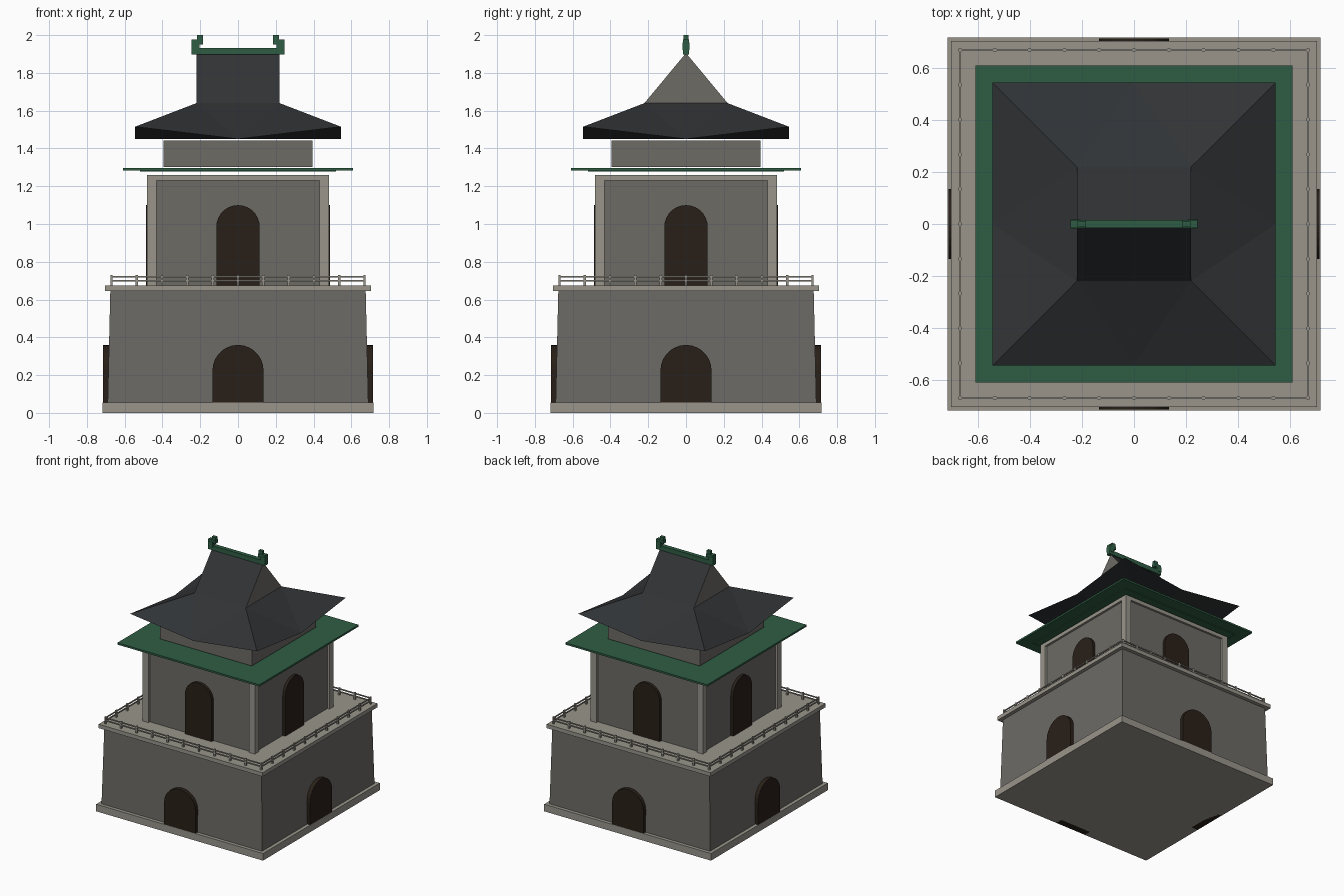
import bpy, bmesh, math
from mathutils import Matrix

if "Cube" in bpy.data.objects:
    bpy.data.objects.remove(bpy.data.objects["Cube"])


def material(name, rgb):
    m = bpy.data.materials.new(name)
    m.diffuse_color = (*rgb, 1)
    m.use_nodes = True
    m.node_tree.nodes["Principled BSDF"].inputs["Base Color"].default_value = m.diffuse_color
    return m


STONE = material("wall_stone", (0.15, 0.145, 0.13))
TRIM = material("pale_stone", (0.32, 0.30, 0.26))
GREEN = material("green_glaze", (0.028, 0.11, 0.058))
TILE = material("dark_tile", (0.03, 0.033, 0.036))
DARK = material("door_wood", (0.022, 0.014, 0.009))


def finish(name, bm, mat):
    bmesh.ops.recalc_face_normals(bm, faces=bm.faces)
    me = bpy.data.meshes.new(name)
    bm.to_mesh(me)
    bm.free()
    me.materials.append(mat)
    ob = bpy.data.objects.new(name, me)
    bpy.context.collection.objects.link(ob)
    return ob


def add_box(bm, x0, x1, y0, y1, z0, z1):
    mat = Matrix.Translation(((x0 + x1) / 2, (y0 + y1) / 2, (z0 + z1) / 2))
    mat @= Matrix.Diagonal((x1 - x0, y1 - y0, z1 - z0, 1))
    return bmesh.ops.create_cube(bm, size=1, matrix=mat)["verts"]


def block(name, half, z0, z1, mat, top=None):
    """Square block centred on the axis, optionally tapered to half-width top."""
    bm = bmesh.new()
    for v in add_box(bm, -half, half, -half, half, z0, z1):
        if top and v.co.z > (z0 + z1) / 2:
            v.co.x *= top / half
            v.co.y *= top / half
    return finish(name, bm, mat)


def four_sides(bm):
    """Repeat the front-side geometry on the other three sides."""
    src = bm.verts[:] + bm.edges[:] + bm.faces[:]
    for k in (1, 2, 3):
        new = bmesh.ops.duplicate(bm, geom=src)["geom"]
        bmesh.ops.rotate(bm, verts=[g for g in new if isinstance(g, bmesh.types.BMVert)],
                         matrix=Matrix.Rotation(k * math.pi / 2, 3, 'Z'))


def arched_doors(name, w, z0, spring, inner, outer):
    bm = bmesh.new()
    pts = [(w, z0)] + [(w * math.cos(math.pi * i / 14), spring + w * math.sin(math.pi * i / 14))
                       for i in range(15)] + [(-w, z0)]
    face = bm.faces.new([bm.verts.new((x, -inner, z)) for x, z in pts])
    ext = bmesh.ops.extrude_face_region(bm, geom=[face], use_keep_orig=True)["geom"]
    bmesh.ops.translate(bm, verts=[g for g in ext if isinstance(g, bmesh.types.BMVert)],
                        vec=(0, inner - outer, 0))
    four_sides(bm)
    finish(name, bm, DARK)


# Lower storey
block("plinth", 0.717, 0, 0.055, TRIM)
block("lower_wall", 0.69, 0.055, 0.645, STONE, top=0.676)
arched_doors("lower_doors", 0.135, 0.0, 0.225, 0.66, 0.715)
block("terrace_slab", 0.705, 0.645, 0.675, TRIM)

# Terrace railing: posts and two rails on every side
bm = bmesh.new()
R = 0.67
for i in range(10):
    x = -R + i * 2 * R / 10
    add_box(bm, x - 0.006, x + 0.006, -R - 0.006, -R + 0.006, 0.675, 0.73)
for z in (0.700, 0.721):
    add_box(bm, -R, R, -R - 0.004, -R + 0.004, z - 0.004, z + 0.004)
four_sides(bm)
finish("terrace_railing", bm, TRIM)

# Upper storey
block("upper_wall", 0.465, 0.675, 1.25, STONE)
block("upper_beam", 0.482, 1.23, 1.26, TRIM)
bm = bmesh.new()
add_box(bm, -0.482, -0.432, -0.482, -0.432, 0.675, 1.23)
four_sides(bm)
finish("corner_pillars", bm, TRIM)
arched_doors("upper_doors", 0.115, 0.675, 0.985, 0.44, 0.487)

# Green skirt eave and the attic above it
block("skirt_eave_soffit", 0.52, 1.277, 1.284, GREEN)
block("skirt_eave", 0.61, 1.283, 1.297, GREEN)
block("attic_wall", 0.395, 1.303, 1.443, STONE)

# Hip-and-gable roof with lifted corners
bm = bmesh.new()
E, T = 0.545, 0.22
ring = [(-1, -1), (0, -1), (1, -1), (1, 0), (1, 1), (0, 1), (-1, 1), (-1, 0)]
eave = [bm.verts.new((x * E, y * E, 1.515 if x * y else 1.45)) for x, y in ring]
top = [bm.verts.new((x * T, y * T, 1.64)) for x, y in ring[::2]]
hub = bm.verts.new((0, 0, 1.45))
for k in range(4):
    a, m, b = eave[2 * k], eave[2 * k + 1], eave[(2 * k + 2) % 8]
    c, d = top[k], top[(k + 1) % 4]
    for tri in ((a, m, c), (m, d, c), (m, b, d), (hub, m, a), (hub, b, m)):
        bm.faces.new(tri)
left, right = bm.verts.new((-T, 0, 1.905)), bm.verts.new((T, 0, 1.905))
bm.faces.new((top[0], top[1], right, left))
bm.faces.new((top[2], top[3], left, right))
bm.faces.new((top[1], top[2], right))
bm.faces.new((top[3], top[0], left))
roof = finish("hip_and_gable_roof", bm, TILE)
roof.data.materials.append(STONE)
for p in roof.data.polygons:        # pale gable ends
    if abs(p.normal.x) > 0.99:
        p.material_index = 1

# Ridge beam with end ornaments
bm = bmesh.new()
add_box(bm, -0.245, 0.245, -0.016, 0.016, 1.897, 1.932)
for s in (-1, 1):
    for x0, x1, z0, z1, w in ((0.185, 0.245, 1.95, 1.976, 0.016),
                              (0.205, 0.245, 1.92, 1.96, 0.018),
                              (0.185, 0.217, 1.97, 2.0, 0.012)):
        a, b = sorted((s * x0, s * x1))
        add_box(bm, a, b, -w, w, z0, z1)
finish("roof_ridge", bm, GREEN)
